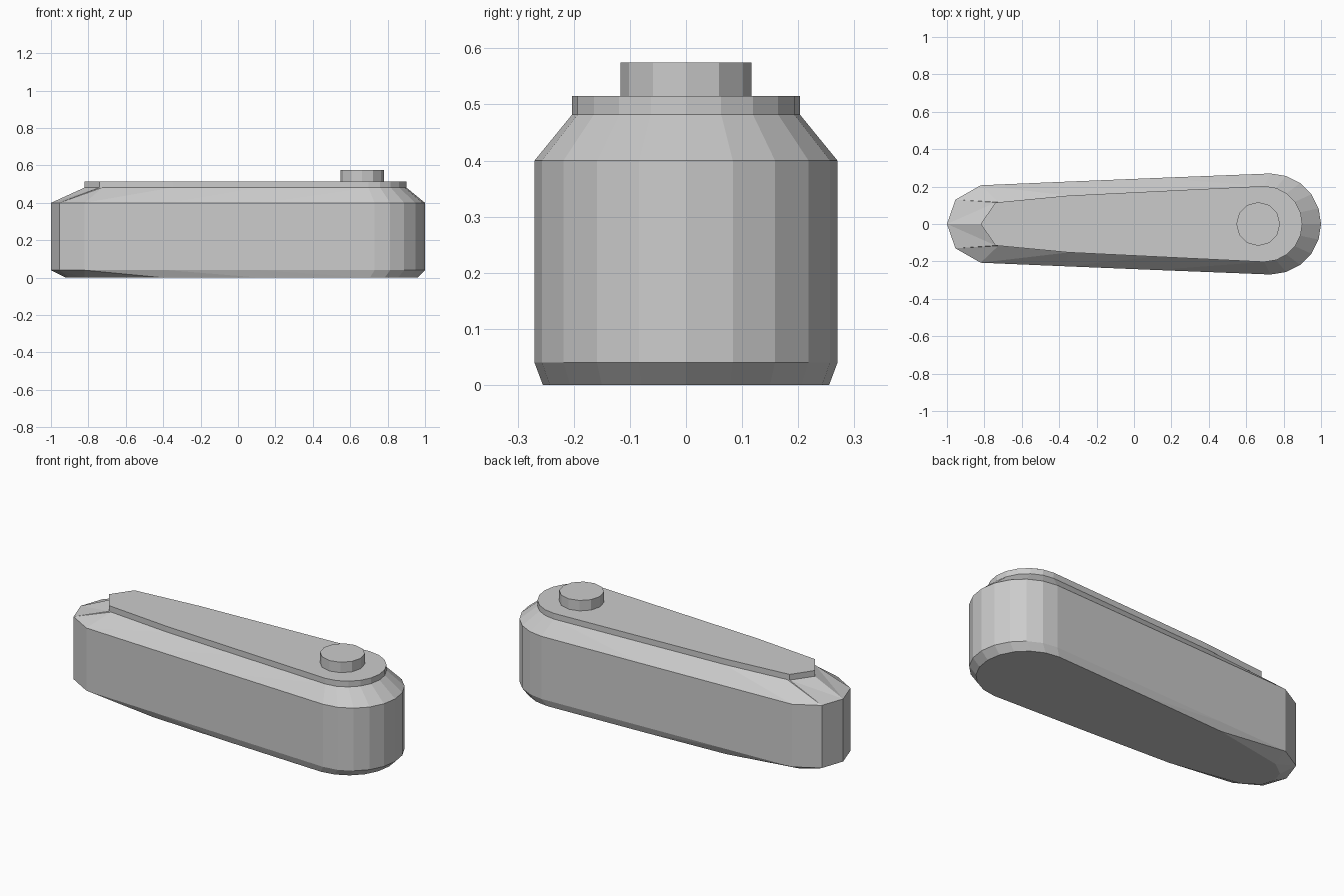
import bpy, bmesh, math

if "Cube" in bpy.data.objects:
    bpy.data.objects.remove(bpy.data.objects["Cube"])


def half_outline(z, side, cx, r):
    """Half outline on +y: hand-placed side points, then a rounded nose."""
    arc = [(cx + r * math.cos(math.radians(a)), r * math.sin(math.radians(a)))
           for a in (90, 72, 54, 36, 18, 0)]
    return [(x, y, z) for x, y in side + arc]


base = [(-0.92, 0), (-0.90, 0.07), (-0.82, 0.13), (-0.40, 0.205), (0.12, 0.231)]
wall = [(-1.0, 0), (-0.955, 0.13), (-0.82, 0.207), (-0.37, 0.226), (0.12, 0.246)]
plate = [(-0.82, 0), (-0.74, 0.115), (-0.725, 0.1165), (-0.35, 0.152), (0.12, 0.175)]

rings = [half_outline(0.0, base, 0.705, 0.255),
         half_outline(0.04, wall, 0.73, 0.27),
         half_outline(0.40, wall, 0.73, 0.27),
         half_outline(0.482, plate, 0.697, 0.203),
         half_outline(0.515, plate, 0.697, 0.203)]

# Housing: half loft, mirrored across y
bm = bmesh.new()
vs = [[bm.verts.new(p) for p in ring] for ring in rings]
for k, (a, b) in enumerate(zip(vs, vs[1:])):
    for i in range(len(a) - 1):
        if k == 0:
            bm.faces.new((a[i], b[i], a[i + 1]))
            bm.faces.new((b[i], b[i + 1], a[i + 1]))
        elif k == 2:
            bm.faces.new((a[i], b[i], b[i + 1]))
            bm.faces.new((a[i], b[i + 1], a[i + 1]))
        else:
            bm.faces.new((a[i], b[i], b[i + 1], a[i + 1]))
bm.faces.new(vs[0])
bm.faces.new(vs[-1][::-1])
mesh = bpy.data.meshes.new("housing")
bm.to_mesh(mesh)
bm.free()
housing = bpy.data.objects.new("housing", mesh)
bpy.context.collection.objects.link(housing)
mirror = housing.modifiers.new("Mirror", 'MIRROR')
mirror.use_axis = (False, True, False)

# Round button on the plate
bpy.ops.mesh.primitive_cylinder_add(vertices=12, radius=0.117, depth=0.065,
                                    location=(0.664, 0, 0.5425))
bpy.context.object.name = "button"
